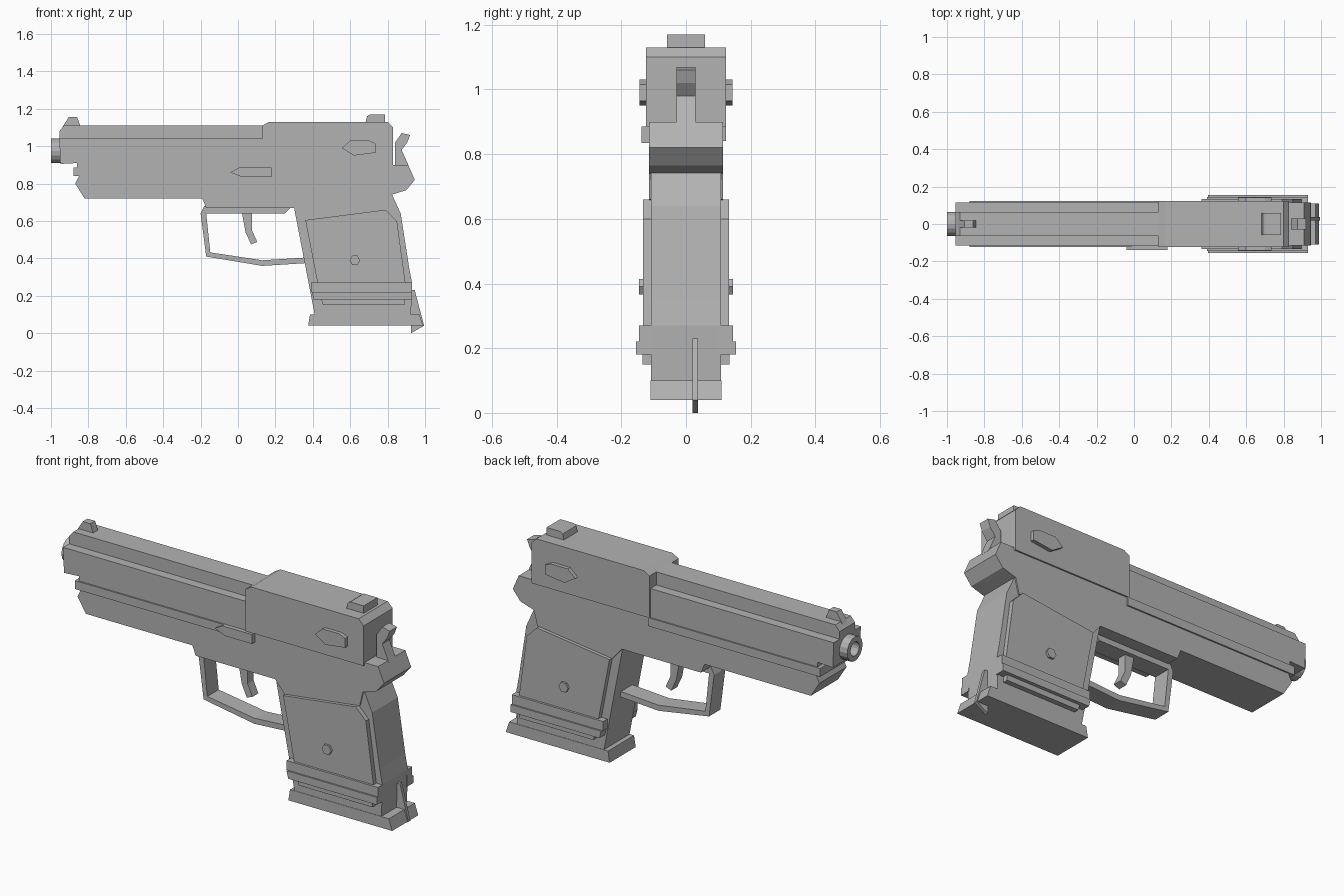
import bpy, bmesh, math
from mathutils import Matrix

cube = bpy.data.objects.get("Cube")
if cube:
    bpy.data.objects.remove(cube, do_unlink=True)

grey = bpy.data.materials.new("plain_grey")
grey.use_nodes = True
COLOUR = (0.45, 0.45, 0.45, 1)
grey.diffuse_color = COLOUR
grey.node_tree.nodes["Principled BSDF"].inputs["Base Color"].default_value = COLOUR


def finish(name, bm):
    bmesh.ops.recalc_face_normals(bm, faces=bm.faces)
    mesh = bpy.data.meshes.new(name)
    bm.to_mesh(mesh)
    bm.free()
    mesh.materials.append(grey)
    obj = bpy.data.objects.new(name, mesh)
    bpy.context.collection.objects.link(obj)
    return obj


def plate(name, outline, y0, y1):
    """Side outline (x, z) extruded across the width from y0 to y1."""
    bm = bmesh.new()
    face = bm.faces.new([bm.verts.new((x, y0, z)) for x, z in outline])
    ext = bmesh.ops.extrude_face_region(bm, geom=[face])
    moved = [g for g in ext["geom"] if isinstance(g, bmesh.types.BMVert)]
    bmesh.ops.translate(bm, verts=moved, vec=(0, y1 - y0, 0))
    return finish(name, bm)


def centred(name, outline, half):
    return plate(name, outline, -half, half)


def both_sides(name, outline, inner, outer):
    plate("right_" + name, outline, -outer, -inner)
    plate("left_" + name, outline, inner, outer)


def box(x0, x1, z0, z1):
    return [(x0, z0), (x1, z0), (x1, z1), (x0, z1)]


# Slide: front body, raised top rib, taller rear block
centred("slide_front", [(-.95, .905), (-.86, .91), (-.86, .88), (.15, .88),
                        (.15, 1.04), (-.955, 1.04)], .115)
centred("slide_rib", [(-.955, 1.04), (.15, 1.04), (.15, 1.11),
                      (-.93, 1.11), (-.955, 1.08)], .065)
centred("slide_rear", [(.13, .885), (.83, .885), (.83, 1.10), (.80, 1.13),
                       (.165, 1.13), (.13, 1.11)], .123)

# Frame with rails and rear tang
centred("frame", [(-.87, .80), (-.82, .72), (-.19, .72), (-.17, .67), (.30, .67),
                  (.36, .60), (.80, .66), (.82, .74), (.90, .765), (.945, .82),
                  (.91, .90), (.83, .90), (-.85, .89), (-.85, .84)], .115)
centred("frame_rail", box(-.88, .14, .84, .885), .123)

# Barrel: ring with a recessed bore
bm = bmesh.new()
disc = bmesh.ops.create_circle(bm, cap_ends=True, radius=.065, segments=16)
bmesh.ops.rotate(bm, verts=disc["verts"], cent=(0, 0, 0),
                 matrix=Matrix.Rotation(math.radians(90), 3, "Y"))
bmesh.ops.translate(bm, verts=bm.verts, vec=(-.90, 0, .975))
ext = bmesh.ops.extrude_face_region(bm, geom=bm.faces[:])
muzzle = [g for g in ext["geom"] if isinstance(g, bmesh.types.BMFace)]
bmesh.ops.translate(bm, verts=muzzle[0].verts[:], vec=(-.10, 0, 0))
bmesh.ops.inset_region(bm, faces=muzzle, thickness=.028)
bore = bmesh.ops.extrude_face_region(bm, geom=muzzle)
bmesh.ops.delete(bm, geom=muzzle, context="FACES")
bmesh.ops.translate(bm, verts=[g for g in bore["geom"]
                               if isinstance(g, bmesh.types.BMVert)], vec=(.06, 0, 0))
finish("barrel", bm)

# Sights and hammer
centred("front_sight", [(-.94, 1.10), (-.905, 1.155), (-.86, 1.155), (-.84, 1.10)], .02)
centred("rear_sight", [(.68, 1.12), (.69, 1.16), (.705, 1.17), (.785, 1.17), (.785, 1.12)], .058)
centred("hammer", [(.84, .89), (.84, 1.02), (.875, 1.07), (.92, 1.06), (.905, 1.02),
                   (.875, .98), (.915, .89)], .03)

# Safety levers and slide catch
both_sides("safety_lever", [(.555, .99), (.60, 1.03), (.70, 1.03), (.735, 1.015),
                            (.735, .965), (.62, .95)], .11, .143)
plate("slide_catch", [(-.04, .86), (.005, .885), (.18, .885), (.18, .835), (.02, .835)],
      -.138, -.10)

# Trigger and its guard
centred("guard_plate", [(-.20, .64), (.25, .64), (.29, .68), (-.18, .68)], .048)
centred("trigger_guard", [(-.20, .64), (-.17, .41), (.13, .36), (.37, .375), (.37, .405),
                          (.13, .39), (-.148, .432), (-.17, .64)], .048)
centred("trigger", [(.02, .65), (.04, .54), (.07, .475), (.103, .488), (.075, .55),
                    (.075, .65)], .025)

# Grip core, side panels and screws
centred("grip_core", [(.30, .67), (.41, .10), (.925, .10), (.93, .27), (.915, .35),
                      (.87, .64), (.82, .75), (.32, .75)], .108)
both_sides("grip_panel", [(.36, .605), (.79, .66), (.85, .60), (.895, .27), (.425, .27)],
           .10, .133)
hexagon = [(.625 + .028 * math.cos(i * math.pi / 3), .39 + .028 * math.sin(i * math.pi / 3))
           for i in range(6)]
both_sides("grip_screw", hexagon, .12, .145)

# Bands around the lower grip
both_sides("upper_band", box(.39, .93, .22, .27), .10, .145)
both_sides("middle_band", [(.395, .22), (.405, .18), (.93, .18), (.93, .22)], .10, .154)
both_sides("lower_band", [(.445, .18), (.455, .15), (.89, .15), (.89, .18)], .10, .135)

# Magazine base and rear loop blade
centred("magazine_base", [(.375, .04), (.99, .04), (.97, .10), (.385, .10)], .11)
plate("rear_blade", [(.92, .23), (.945, .23), (.995, .04), (.925, 0)], .02, .037)
